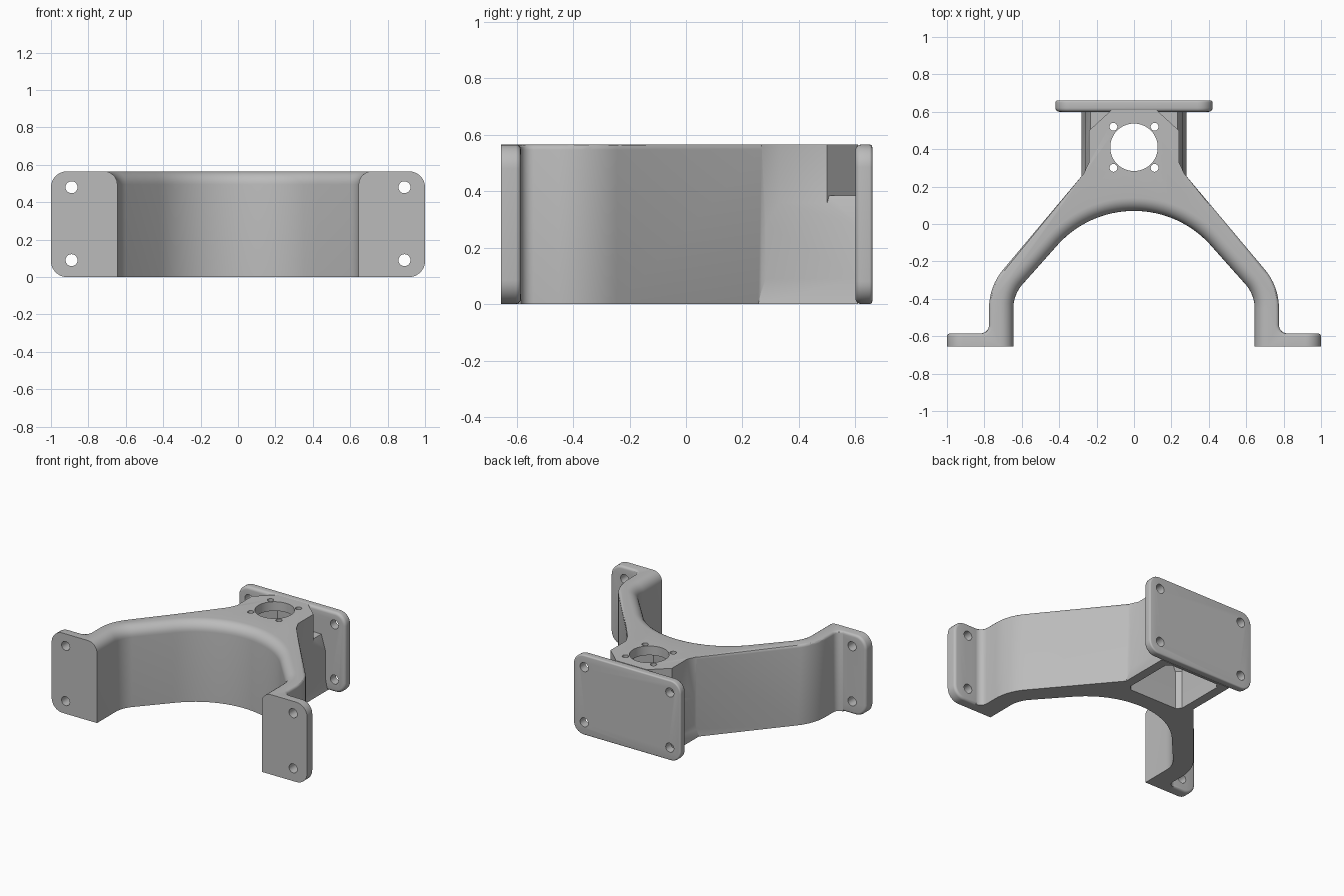
import bpy, bmesh
from math import cos, sin, radians, pi

if "Cube" in bpy.data.objects:
    bpy.data.objects.remove(bpy.data.objects["Cube"], do_unlink=True)

GREY = (0.5, 0.5, 0.5, 1)
mat = bpy.data.materials.new("light_grey_metal")
mat.use_nodes = True
mat.diffuse_color = GREY
mat.node_tree.nodes["Principled BSDF"].inputs["Base Color"].default_value = GREY

H = 0.565          # overall height


def arc(cx, cy, r, a0, a1, n):
    angles = [radians(a0 + (a1 - a0) * i / n) for i in range(n + 1)]
    return [(cx + r * cos(a), cy + r * sin(a)) for a in angles]


def loft(rings):
    """Closed solid through matching rings of 3D points."""
    bm = bmesh.new()
    vs = [[bm.verts.new(p) for p in ring] for ring in rings]
    n = len(vs[0])
    for a, b in zip(vs, vs[1:]):
        for i in range(n):
            j = (i + 1) % n
            bm.faces.new((a[i], a[j], b[j], b[i]))
    bm.faces.new(vs[0][::-1])
    bm.faces.new(vs[-1])
    bmesh.ops.recalc_face_normals(bm, faces=bm.faces[:])
    return bm, vs


def round_edges(bm, edges, r, seg):
    bmesh.ops.bevel(bm, geom=[e for e in edges if e.is_valid], offset=r,
                    segments=seg, profile=0.5, affect='EDGES')


def make(name, bm):
    me = bpy.data.meshes.new(name)
    bm.to_mesh(me)
    bm.free()
    me.materials.append(mat)
    ob = bpy.data.objects.new(name, me)
    bpy.context.collection.objects.link(ob)
    return ob


def activate(ob):
    bpy.ops.object.select_all(action='DESELECT')
    ob.select_set(True)
    bpy.context.view_layer.objects.active = ob


def combine(ob, other, op):
    other.hide_render = True
    mod = ob.modifiers.new("combine", 'BOOLEAN')
    mod.operation, mod.solver, mod.object = op, 'EXACT', other
    activate(ob)
    bpy.ops.object.modifier_apply(modifier=mod.name)
    bpy.data.objects.remove(other, do_unlink=True)


def drill(ob, axis, a, b, lo, hi, r, n=24):
    """Round hole along z at (x, y) or along y at (x, z)."""
    ring = arc(a, b, r, 0, 360 - 360 / n, n - 1)
    place = (lambda p, t: (p[0], p[1], t)) if axis == 'z' else (lambda p, t: (p[0], t, p[1]))
    bm, _ = loft([[place(p, t) for p in ring] for t in (lo, hi)])
    combine(ob, make("hole_cutter", bm), 'DIFFERENCE')


def octagon(hx, y0, y1, c, z):
    half = [(hx - c, y0), (hx, y0 + c), (hx, y1 - c), (hx - c, y1)]
    return [(x, y, z) for x, y in half] + [(-x, y, z) for x, y in half[::-1]]


def plate(name, x0, x1, y0, y1, left_r, right_r, front_r, rear_r):
    """Upright mounting plate with rounded corners and rims."""
    ring = []
    for x, z, a, r in ((x1, H, 0, right_r), (x0, H, 90, left_r),
                       (x0, 0, 180, left_r), (x1, 0, 270, right_r)):
        if r:
            sx, sz = (-1 if x == x1 else 1), (-1 if z else 1)
            ring += arc(x + sx * r, z + sz * r, r, a, a + 90, 8)
        else:
            ring.append((x, z))
    bm, vs = loft([[(x, y, z) for x, z in ring] for y in (y0, y1)])
    for loop, r in zip(vs, (front_r, rear_r)):
        if r:
            s = set(loop)
            round_edges(bm, [e for e in bm.edges if e.verts[0] in s and e.verts[1] in s], r, 4)
    return make(name, bm)


# Arched legs and head: half outline, mirrored, with the inner top edge rounded
inner = arc(0, -0.48, 0.55, 90, 40, 16) + arc(0.455, -0.45, 0.19, 40, 0, 6) + [(0.645, -0.655)]
foot = [(0.82, -0.655)]
outer = (arc(0.82, -0.54, 0.045, 270, 180, 6) + arc(0.455, -0.45, 0.32, 0, 40, 8)
         + [(0.27, 0.268)])
head = [(0.24, 0.33), (0.24, 0.5), (0.12, 0.61)]
half = inner + foot + outer + head
outline = [(-x, y) for x, y in half[:0:-1]] + half
bm, vs = loft([[(x, y, z) for x, y in outline] for z in (0, H)])
mid, n_in = len(half) - 1, len(inner)
top = vs[1]


def run(a, b):
    return [bm.edges.get((top[i], top[i + 1])) for i in range(a, b)]


first, last = n_in + 1, n_in + len(outer)
arch_edges = run(mid - n_in + 1, mid + n_in - 1)
rim_edges = run(mid + first, mid + last) + run(mid - last, mid - first)
round_edges(bm, arch_edges, 0.07, 7)
round_edges(bm, rim_edges, 0.018, 3)
body = make("arched_bracket_body", bm)

# Wider lower neck with flared base and sloped shoulders
neck_steps = ((0, 0.28), (0.09, 0.263), (0.28, 0.263), (0.385, 0.232))
bm, _ = loft([[(-w, 0.2, z), (w, 0.2, z), (w, 0.61, z), (-w, 0.61, z)] for z, w in neck_steps])
combine(body, make("neck", bm), 'UNION')

# Hollow pocket under the head
bm, _ = loft([octagon(0.215, 0.19, 0.595, 0.03, -0.02),
              octagon(0.215, 0.19, 0.595, 0.03, 0.27),
              octagon(0.19, 0.22, 0.585, 0.09, 0.37),
              octagon(0.19, 0.22, 0.585, 0.09, 0.5)])
combine(body, make("pocket_cutter", bm), 'DIFFERENCE')

# Central bore with four screw holes in the head
drill(body, 'z', 0, 0.41, 0.4, 0.7, 0.127, 48)
for sx in (-1, 1):
    for sy in (-1, 1):
        drill(body, 'z', sx * 0.11, 0.41 + sy * 0.11, 0.4, 0.7, 0.021, 16)

# Mounting plates: one at the rear, one at each foot
rear = plate("rear_plate", -0.42, 0.42, 0.6, 0.66, 0.08, 0.08, 0.02, 0.01)
left = plate("left_foot_plate", 0.74, 1, -0.655, -0.585, 0, 0.085, 0, 0.018)
right = plate("right_foot_plate", -1, -0.74, -0.655, -0.585, 0.085, 0, 0, 0.018)
for z in (0.09, 0.48):
    for ob, xs, y in ((rear, (-0.335, 0.335), 0.63), (left, (0.89,), -0.62), (right, (-0.89,), -0.62)):
        for x in xs:
            drill(ob, 'y', x, z, y - 0.1, y + 0.1, 0.032)

for ob in (body, rear, left, right):
    activate(ob)
    bpy.ops.object.shade_smooth_by_angle(angle=radians(30))
